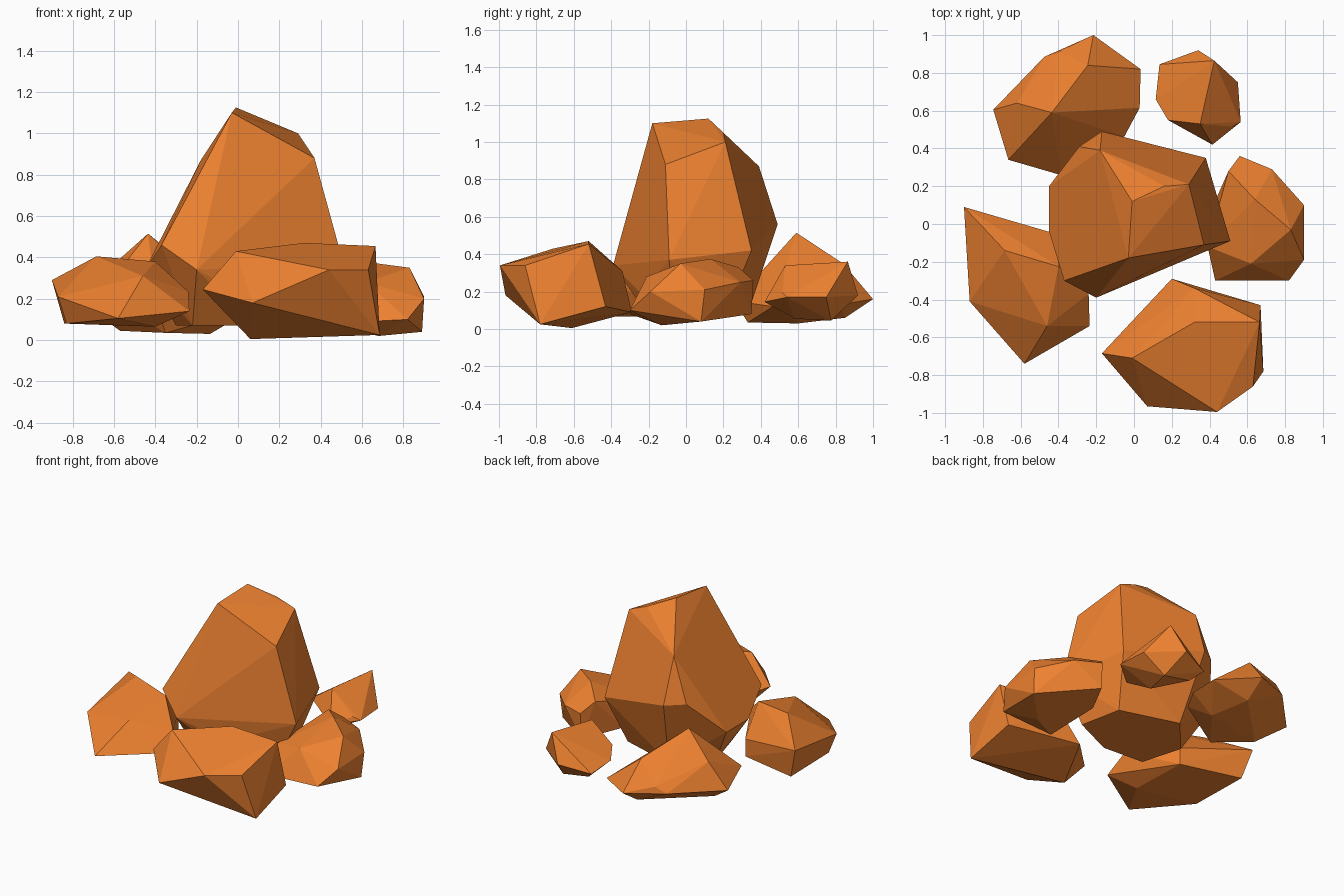
import bpy, bmesh, math

mat = bpy.data.materials.new("orange_rock")
mat.diffuse_color = (0.85, 0.22, 0.03, 1)


def rock(name, corners):
    """Faceted boulder: convex hull of its corners, near-flat facets merged."""
    bm = bmesh.new()
    for c in corners:
        bm.verts.new(c)
    res = bmesh.ops.convex_hull(bm, input=bm.verts[:])
    loose = [v for v in bm.verts if not v.link_faces]
    bmesh.ops.delete(bm, geom=loose, context='VERTS')
    bmesh.ops.dissolve_limit(bm, angle_limit=math.radians(4),
                             verts=bm.verts[:], edges=bm.edges[:])
    bmesh.ops.recalc_face_normals(bm, faces=bm.faces[:])
    me = bpy.data.meshes.new(name)
    bm.to_mesh(me)
    bm.free()
    me.materials.append(mat)
    ob = bpy.data.objects.new(name, me)
    bpy.context.collection.objects.link(ob)
    return ob


# Tall central boulder: peak, shoulder, waist and base rings
rock("center_boulder", [
    (-.03, -.18, 1.10), (-.01, .12, 1.125), (.16, .20, 1.05), (.29, .21, 1.0),
    (.37, -.11, .88), (-.18, .39, .87), (-.17, .49, .56), (-.29, .41, .57),
    (.38, .35, .42), (.51, -.09, .37), (-.37, -.30, .46), (-.20, -.39, .34),
    (-.45, .20, .34), (-.45, -.04, .34), (.08, -.25, .20),
    (.30, .21, .08), (-.10, .33, .08), (-.30, .10, .07), (-.22, -.18, .07),
    (.08, -.20, .07), (.36, -.08, .08)])

# Front boulder
rock("front_boulder", [
    (.20, -.29, .09), (.67, -.43, .12), (.665, -.52, .455), (.32, -.52, .47),
    (.32, -.34, .31), (-.01, -.71, .43), (-.17, -.685, .245), (.07, -.965, .18),
    (.44, -.995, .34), (.63, -.86, .34), (.685, -.78, .025), (.06, -.61, .005)])

# Left boulder
rock("left_boulder", [
    (-.90, .09, .29), (-.685, -.14, .405), (-.40, -.225, .38), (-.46, -.54, .31),
    (-.24, -.37, .235), (-.235, -.54, .14), (-.58, -.74, .105), (-.87, -.41, .21),
    (-.84, .05, .08), (-.42, -.05, .19), (-.42, -.05, .07), (-.40, -.45, .065),
    (-.83, -.38, .08)])

# Right boulder
rock("right_boulder", [
    (.64, .13, .375), (.83, -.03, .35), (.90, .10, .21), (.90, -.19, .20),
    (.82, -.30, .10), (.43, -.30, .08), (.73, .29, .25), (.56, .36, .26),
    (.89, .08, .04), (.62, -.21, .28), (.68, -.13, .02), (.56, .35, .08),
    (.50, .28, .33), (.39, -.12, .22), (.42, .10, .10)])

# Back left boulder
rock("back_left_boulder", [
    (-.435, .59, .515), (-.245, .84, .35), (-.62, .64, .35), (-.215, 1.0, .16),
    (.035, .82, .13), (.03, .615, .13), (-.05, .465, .12), (-.39, .26, .15),
    (-.665, .34, .22), (-.745, .605, .17), (-.475, .885, .18), (-.40, .91, .22),
    (-.57, .50, .045), (-.135, .60, .03), (-.22, .85, .06), (-.35, .33, .035)])

# Back right boulder, the smallest
rock("back_right_boulder", [
    (.135, .845, .14), (.34, .92, .18), (.425, .865, .36), (.55, .75, .17),
    (.565, .54, .17), (.52, .515, .195), (.415, .42, .145), (.18, .55, .22),
    (.115, .66, .17), (.35, .53, .34), (.40, .775, .045), (.35, .58, .055),
    (.20, .78, .08)])
